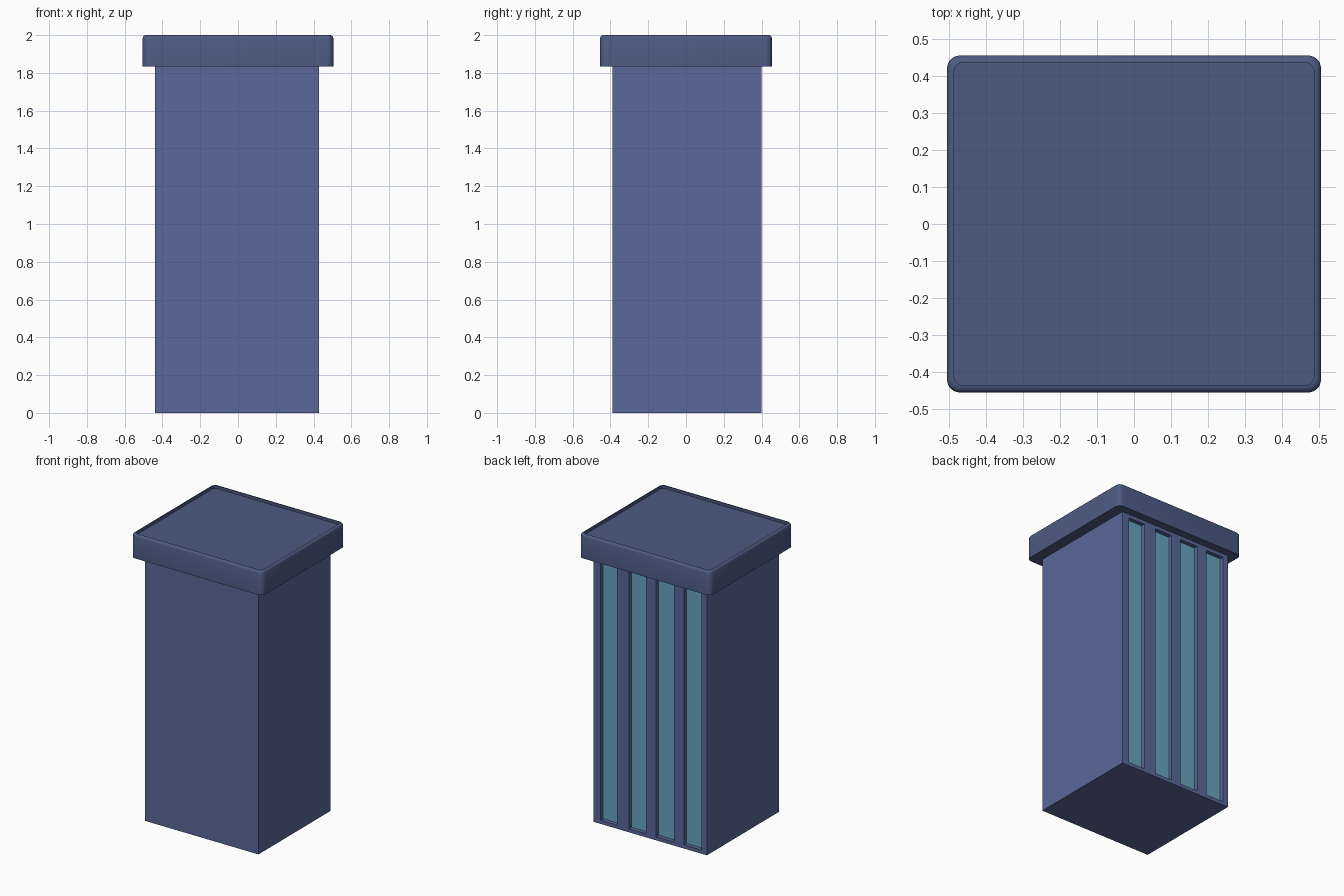
import bpy, bmesh, math

if "Cube" in bpy.data.objects:
    bpy.data.objects.remove(bpy.data.objects["Cube"])


def material(name, rgb):
    m = bpy.data.materials.new(name)
    m.diffuse_color = (*rgb, 1)
    m.use_nodes = True
    m.node_tree.nodes["Principled BSDF"].inputs["Base Color"].default_value = m.diffuse_color
    return m


body_mat = material("body_blue", (0.10, 0.14, 0.32))
cap_mat = material("cap_blue", (0.075, 0.105, 0.225))
glass_mat = material("pale_glass", (0.14, 0.38, 0.52))


def make_object(name, bm, mat):
    bmesh.ops.recalc_face_normals(bm, faces=bm.faces)
    me = bpy.data.meshes.new(name)
    bm.to_mesh(me)
    bm.free()
    ob = bpy.data.objects.new(name, me)
    bpy.context.collection.objects.link(ob)
    me.materials.append(mat)
    return ob


def add_box(bm, lo, hi):
    verts = bmesh.ops.create_cube(bm, size=1)["verts"]
    for v in verts:
        v.co = [(a + b) / 2 + c * (b - a) for a, b, c in zip(lo, hi, v.co)]


# Positions of the four tall slots on the back
slots = [(0.25, 0.375), (0.025, 0.157), (-0.187, -0.05), (-0.40, -0.265)]
z0, z1 = 0.025, 1.81

# Main body with slots cut into its back face
bm = bmesh.new()
add_box(bm, (-0.44, -0.39, 0), (0.43, 0.40, 1.84))
body = make_object("body", bm, body_mat)

bm = bmesh.new()
for a, b in slots:
    add_box(bm, (a, 0.36, z0), (b, 0.45, z1))
cutter = make_object("slot_cutter", bm, body_mat)
cutter.hide_render = True
mod = body.modifiers.new("slots", "BOOLEAN")
mod.operation, mod.object, mod.solver = "DIFFERENCE", cutter, "EXACT"
bpy.context.view_layer.objects.active = body
bpy.ops.object.modifier_apply(modifier=mod.name)
bpy.data.objects.remove(cutter)

# Glass strips at the bottom of the slots
for i, (a, b) in enumerate(slots):
    bm = bmesh.new()
    add_box(bm, (a, 0.35, z0), (b, 0.372, z1))
    make_object(f"window_strip_{i + 1}", bm, glass_mat)


# Cap: rounded rectangle with a softened rim and a shallow sunken top
def ring(bm, inset, z, hx=0.505, hy=0.455, r=0.035, seg=6):
    rad = r - inset * 0.5
    verts = []
    for k, (sx, sy) in enumerate([(1, 1), (-1, 1), (-1, -1), (1, -1)]):
        for j in range(seg + 1):
            t = math.pi / 2 * (k + j / seg)
            verts.append(bm.verts.new((sx * (hx - inset - rad) + rad * math.cos(t),
                                       sy * (hy - inset - rad) + rad * math.sin(t), z)))
    return verts


bm = bmesh.new()
profile = [(0, 1.835), (0, 1.984), (0.003, 1.992), (0.008, 1.997),
           (0.015, 2.0), (0.019, 2.0), (0.019, 1.98)]
rings = [ring(bm, *p) for p in profile]
for lower, upper in zip(rings, rings[1:]):
    n = len(lower)
    for i in range(n):
        j = (i + 1) % n
        bm.faces.new((lower[i], lower[j], upper[j], upper[i]))
bm.faces.new(rings[0])
bm.faces.new(rings[-1])
cap = make_object("cap", bm, cap_mat)
bpy.ops.object.select_all(action="DESELECT")
cap.select_set(True)
bpy.context.view_layer.objects.active = cap
bpy.ops.object.shade_smooth_by_angle(angle=math.radians(35))
